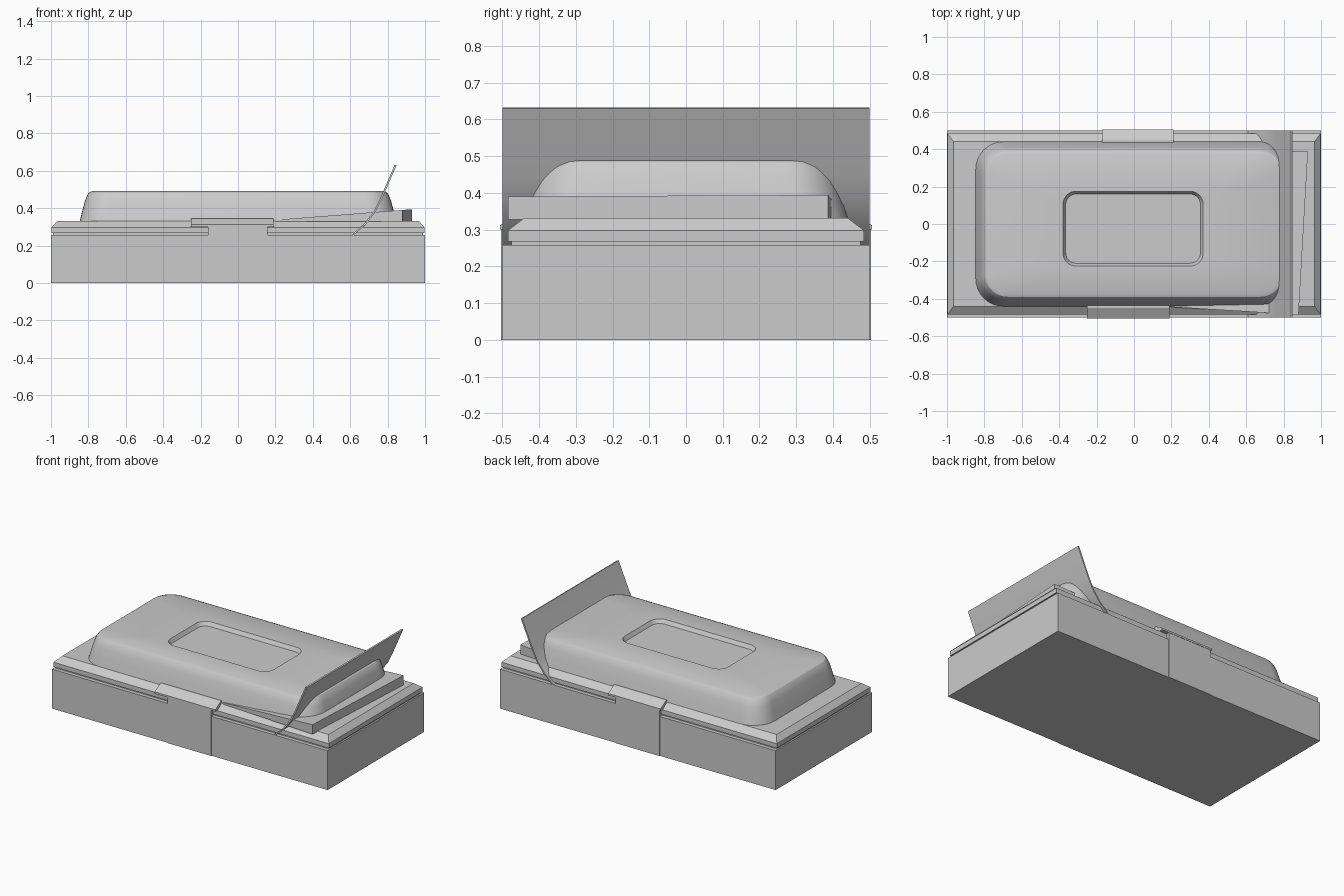
import bpy, bmesh, math

cube = bpy.data.objects.get("Cube")
if cube:
    bpy.data.objects.remove(cube, do_unlink=True)

grey = bpy.data.materials.new("light_grey")
grey.use_nodes = True
COLOUR = (0.6, 0.6, 0.6, 1)
grey.diffuse_color = COLOUR
grey.node_tree.nodes["Principled BSDF"].inputs["Base Color"].default_value = COLOUR


def loft(name, rings, smooth=False):
    """Skin a stack of equal-length rings and cap both ends."""
    bm = bmesh.new()
    loops = [[bm.verts.new(p) for p in ring] for ring in rings]
    for a, b in zip(loops, loops[1:]):
        n = len(a)
        for i in range(n):
            j = (i + 1) % n
            bm.faces.new((a[i], a[j], b[j], b[i]))
    bm.faces.new(loops[0][::-1])
    bm.faces.new(loops[-1])
    bmesh.ops.recalc_face_normals(bm, faces=bm.faces)
    mesh = bpy.data.meshes.new(name)
    bm.to_mesh(mesh)
    bm.free()
    mesh.materials.append(grey)
    obj = bpy.data.objects.new(name, mesh)
    bpy.context.collection.objects.link(obj)
    if smooth:
        bpy.ops.object.select_all(action='DESELECT')
        bpy.context.view_layer.objects.active = obj
        obj.select_set(True)
        bpy.ops.object.shade_smooth_by_angle(angle=math.radians(30))
    return obj


def rect(hx, hy, z):
    return [(-hx, -hy, z), (hx, -hy, z), (hx, hy, z), (-hx, hy, z)]


def rounded_rect(hx, hy, r, z, cx=0, cy=0, steps=8):
    points = []
    for k, (sx, sy) in enumerate(((1, 1), (-1, 1), (-1, -1), (1, -1))):
        for i in range(steps + 1):
            a = math.pi / 2 * (k + i / steps)
            points.append((cx + sx * (hx - r) + r * math.cos(a),
                           cy + sy * (hy - r) + r * math.sin(a), z))
    return points


def extrude_x(name, profile, x0, x1):
    return loft(name, [[(x, y, z) for y, z in profile] for x in (x0, x1)])


# Box body, shadow gap and chamfered lid
loft("box_body", [rect(1, 0.5, 0), rect(1, 0.5, 0.258)])
loft("lid_gap", [rect(0.99, 0.475, 0.25), rect(0.99, 0.475, 0.28)])
loft("lid", [rect(0.998, 0.485, 0.268), rect(0.998, 0.485, 0.298),
             rect(0.965, 0.44, 0.332)])

# Rounded cushion with a recessed panel on top
DOME = [(0, 0.325), (0.015, 0.385), (0.03, 0.44), (0.042, 0.47),
        (0.053, 0.485), (0.07, 0.492)]
rings = [rounded_rect(0.848 - d, 0.442 - d, 0.15 - d * 0.6, z) for d, z in DOME]
rings += [rounded_rect(0.375 - d, 0.2 - d, 0.07 - d, z, -0.005, -0.025)
          for d, z in ((0, 0.492), (0.015, 0.468))]
loft("cushion", rings, smooth=True)

# Straps on both long sides with caps folded over the lid edge
for side, label, x0, x1 in ((-1, "front", -0.25, 0.19), (1, "back", -0.17, 0.21)):
    extrude_x(label + "_strap",
              [(side * y, z) for y, z in ((0.48, 0), (0.504, 0), (0.504, 0.305), (0.48, 0.305))],
              -0.16, 0.157)
    extrude_x(label + "_strap_cap",
              [(side * y, z) for y, z in
               ((0.47, 0.3), (0.506, 0.3), (0.506, 0.312), (0.45, 0.345), (0.43, 0.345), (0.43, 0.32))],
              x0, x1)

# Skewed wedge lying under one end of the cushion
FOOT = [(0.2, -0.444), (0.88, -0.485), (0.93, 0.387), (0.25, 0.425)]
loft("wedge", [[(x, y, 0.328) for x, y in FOOT],
               [(x, y, 0.338 + 0.054 * (x - 0.2) / 0.7) for x, y in FOOT]])

# Thin bent sheet leaning across the end
PATH = [(0.62, 0.257), (0.685, 0.315), (0.735, 0.38), (0.77, 0.45), (0.848, 0.63)]
T = 0.012
outline = PATH + [(x - T * 0.8, z + T * 0.2) for x, z in PATH[::-1]]
loft("leaning_sheet", [[(x, y, z) for x, z in outline] for y in (-0.5, 0.5)], smooth=True)
